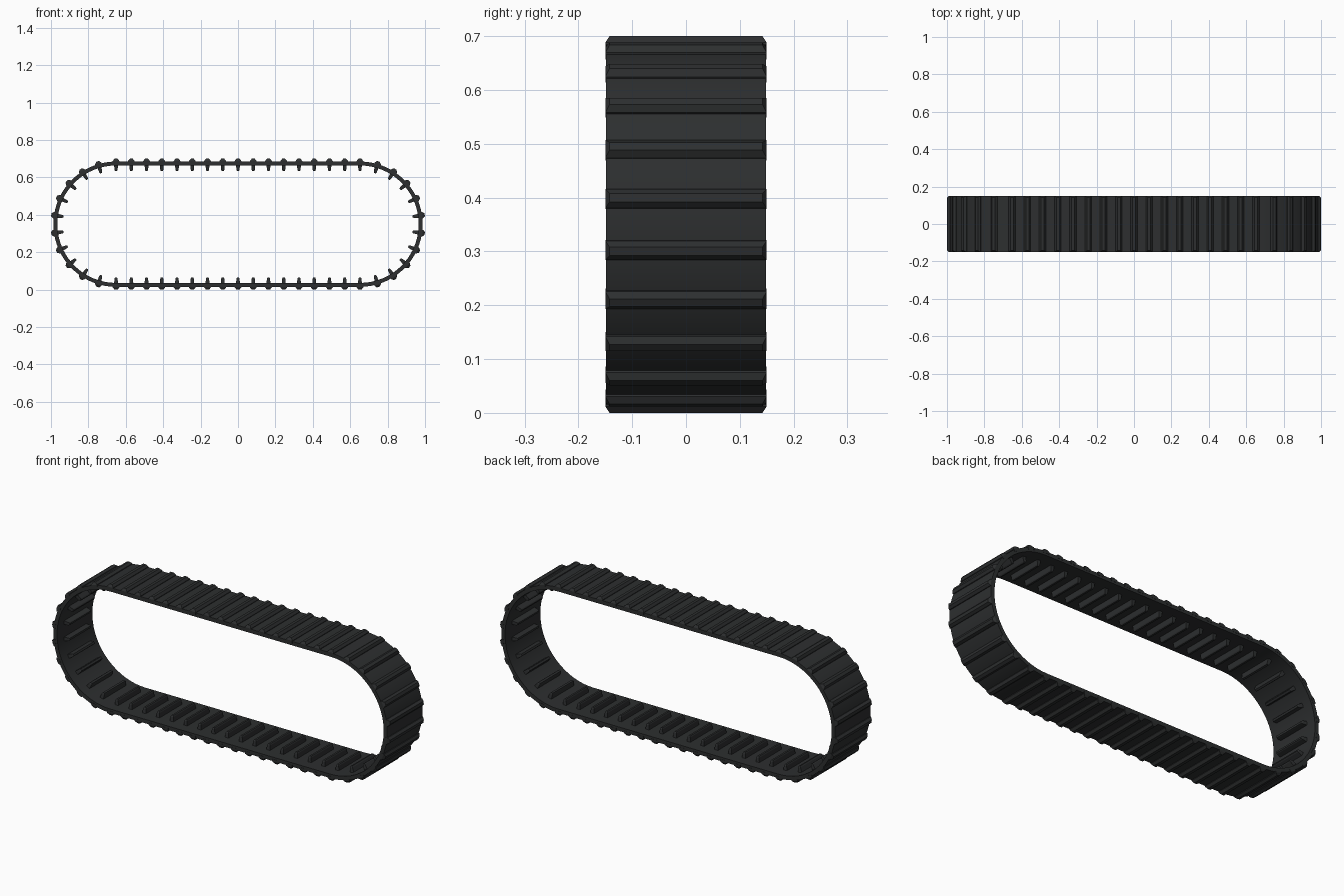
import bpy, bmesh, math
from mathutils import Matrix, Vector

if "Cube" in bpy.data.objects:
    bpy.data.objects.remove(bpy.data.objects["Cube"])

CX, CZ = 0.652, 0.35          # arc centre offset and axle height
R_OUT, R_IN = 0.335, 0.314    # belt faces
N_STRAIGHT, N_ARC = 16, 11    # link gaps on each straight and each end

rubber = bpy.data.materials.new("dark_rubber")
rubber.diffuse_color = (0.026, 0.028, 0.029, 1)
rubber.use_nodes = True
rubber.node_tree.nodes["Principled BSDF"].inputs["Base Color"].default_value = rubber.diffuse_color


def finish(bm, name, smooth=False):
    bmesh.ops.recalc_face_normals(bm, faces=bm.faces)
    me = bpy.data.meshes.new(name)
    bm.to_mesh(me)
    bm.free()
    ob = bpy.data.objects.new(name, me)
    bpy.context.collection.objects.link(ob)
    me.materials.append(rubber)
    if smooth:
        bpy.context.view_layer.objects.active = ob
        ob.select_set(True)
        bpy.ops.object.shade_smooth_by_angle(angle=math.radians(30))
        ob.select_set(False)
    return ob


def stations(ns, na):
    """Loop positions: (arc centre or straight x, outward angle)."""
    out = []
    for side in (1, -1):
        start = -90 if side == 1 else 90
        for i in range(na):
            out.append((side * CX, math.radians(start + 180 * i / na)))
        for i in range(ns):
            out.append((side * CX * (1 - 2 * i / ns), math.radians(start + 180)))
    return out


def add_block(bm, x, ang, rings):
    """Loft of rectangles (radius, half length along loop, half width in y)."""
    c, s = math.cos(ang), math.sin(ang)
    rows = []
    for r, t, w in rings:
        rows.append([bm.verts.new((x + r * c - a * t * s, b * w, CZ + r * s + a * t * c))
                     for a, b in ((-1, -1), (1, -1), (1, 1), (-1, 1))])
    for lo, hi in zip(rows, rows[1:]):
        for i in range(4):
            j = (i + 1) % 4
            bm.faces.new((lo[i], lo[j], hi[j], hi[i]))
    bm.faces.new(rows[0][::-1])
    bm.faces.new(rows[-1])


# Continuous belt
bm = bmesh.new()
W = 0.149
loops = []
for x, a in stations(1, 33):
    loops.append([bm.verts.new((x + r * math.cos(a), y, CZ + r * math.sin(a)))
                  for r, y in ((R_IN, -W), (R_OUT, -W), (R_OUT, W), (R_IN, W))])
for k, p in enumerate(loops):
    q = loops[(k + 1) % len(loops)]
    for i in range(4):
        j = (i + 1) % 4
        bm.faces.new((p[i], p[j], q[j], q[i]))
finish(bm, "track_belt", smooth=True)

# Outer tread lugs and inner drive ribs
lugs, ribs = bmesh.new(), bmesh.new()
for x, a in stations(N_STRAIGHT, N_ARC):
    add_block(lugs, x, a, [(0.325, 0.018, 0.15), (0.338, 0.018, 0.15), (0.35, 0.008, 0.142)])
    add_block(ribs, x, a, [(0.284, 0.005, 0.088), (0.29, 0.008, 0.092), (0.318, 0.011, 0.095)])
finish(lugs, "tread_lugs")
finish(ribs, "drive_ribs")
